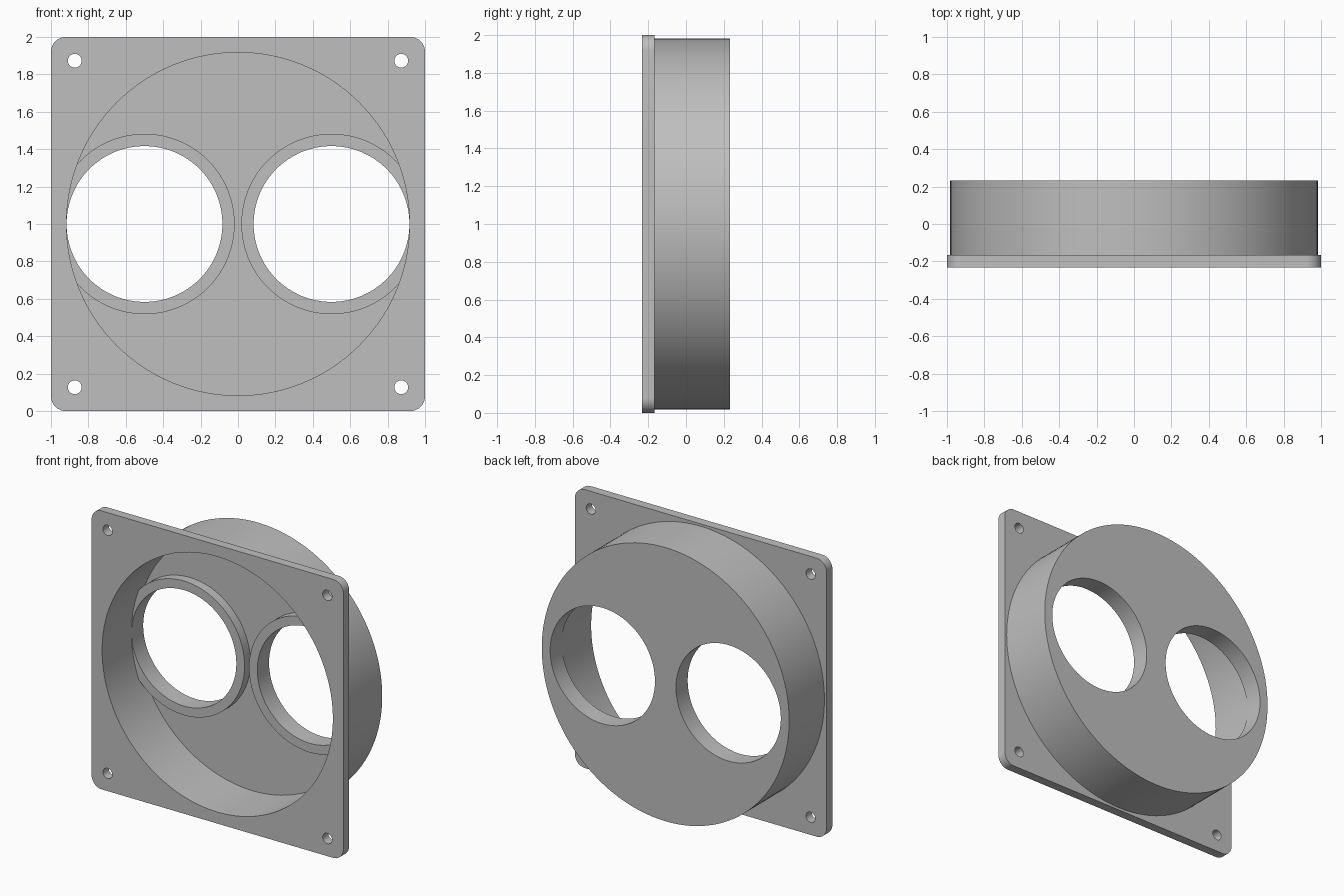
import bpy
import math

if "Cube" in bpy.data.objects:
    bpy.data.objects.remove(bpy.data.objects["Cube"], do_unlink=True)

# Depth levels, front to back
FRONT, PLATE_BACK, COLLAR_FRONT, FLOOR, BACK = -0.233, -0.167, 0.1, 0.167, 0.233
CENTRE = 1.0
DRUM_R, CAVITY_R = 0.983, 0.917
COLLAR_R, PORT_R, PORT_X = 0.482, 0.4165, 0.5
SCREW_R, SCREW_OFFSET = 0.037, 0.873

grey = bpy.data.materials.new("light grey")
grey.use_nodes = True
colour = (0.52, 0.52, 0.52, 1)
grey.diffuse_color = colour
grey.node_tree.nodes["Principled BSDF"].inputs["Base Color"].default_value = colour


def cylinder(name, radius, y0, y1, x=0, z=CENTRE, sides=128):
    """Cylinder lying along y."""
    bpy.ops.mesh.primitive_cylinder_add(
        vertices=sides, radius=radius, depth=y1 - y0,
        location=(x, (y0 + y1) / 2, z), rotation=(math.pi / 2, 0, 0))
    ob = bpy.context.object
    ob.name = name
    ob.data.materials.append(grey)
    return ob


def cut(ob, cutter):
    """Subtract the cutter, then discard it."""
    mod = ob.modifiers.new("cut", "BOOLEAN")
    mod.operation = "DIFFERENCE"
    mod.solver = "EXACT"
    mod.object = cutter
    bpy.context.view_layer.objects.active = ob
    bpy.ops.object.modifier_apply(modifier=mod.name)
    bpy.data.objects.remove(cutter, do_unlink=True)


def finish(ob):
    bpy.ops.object.select_all(action="DESELECT")
    ob.select_set(True)
    bpy.context.view_layer.objects.active = ob
    bpy.ops.object.shade_smooth_by_angle(angle=math.radians(30))


def cavity():
    return cylinder("cavity_cutter", CAVITY_R, FRONT - 0.1, FLOOR)


def port(x):
    return cylinder("port_cutter", PORT_R, FLOOR - 0.2, BACK + 0.1, x)


# Square mounting plate with rounded corners
corner_r, steps = 0.08, 10
outline = []
for quarter, (sx, sz) in enumerate([(1, 1), (-1, 1), (-1, -1), (1, -1)]):
    for i in range(steps + 1):
        a = (quarter + i / steps) * math.pi / 2
        outline.append((sx * (1 - corner_r) + corner_r * math.cos(a),
                        CENTRE + sz * (1 - corner_r) + corner_r * math.sin(a)))
n = len(outline)
verts = [(x, y, z) for y in (FRONT, PLATE_BACK) for x, z in outline]
faces = [list(range(n)), list(range(2 * n - 1, n - 1, -1))]
faces += [[(i + 1) % n, i, n + i, n + (i + 1) % n] for i in range(n)]
mesh = bpy.data.meshes.new("mounting_plate")
mesh.from_pydata(verts, [], faces)
mesh.materials.append(grey)
plate = bpy.data.objects.new("mounting_plate", mesh)
bpy.context.collection.objects.link(plate)
cut(plate, cavity())

# Screw holes in the four corners
for sx in (-1, 1):
    for sz in (-1, 1):
        cut(plate, cylinder("screw_cutter", SCREW_R, FRONT - 0.1, PLATE_BACK + 0.1,
                            sx * SCREW_OFFSET, CENTRE + sz * SCREW_OFFSET, 32))
finish(plate)

# Round housing, open at the front, with two ports through its back wall
housing = cylinder("round_housing", DRUM_R, PLATE_BACK, BACK)
cut(housing, cavity())
for sx in (-1, 1):
    cut(housing, port(sx * PORT_X))
finish(housing)

# Raised collar around each port
for side, sx in (("left", 1), ("right", -1)):
    collar = cylinder(side + "_port_collar", COLLAR_R, COLLAR_FRONT, FLOOR + 0.01, sx * PORT_X)
    cut(collar, port(sx * PORT_X))
    finish(collar)
